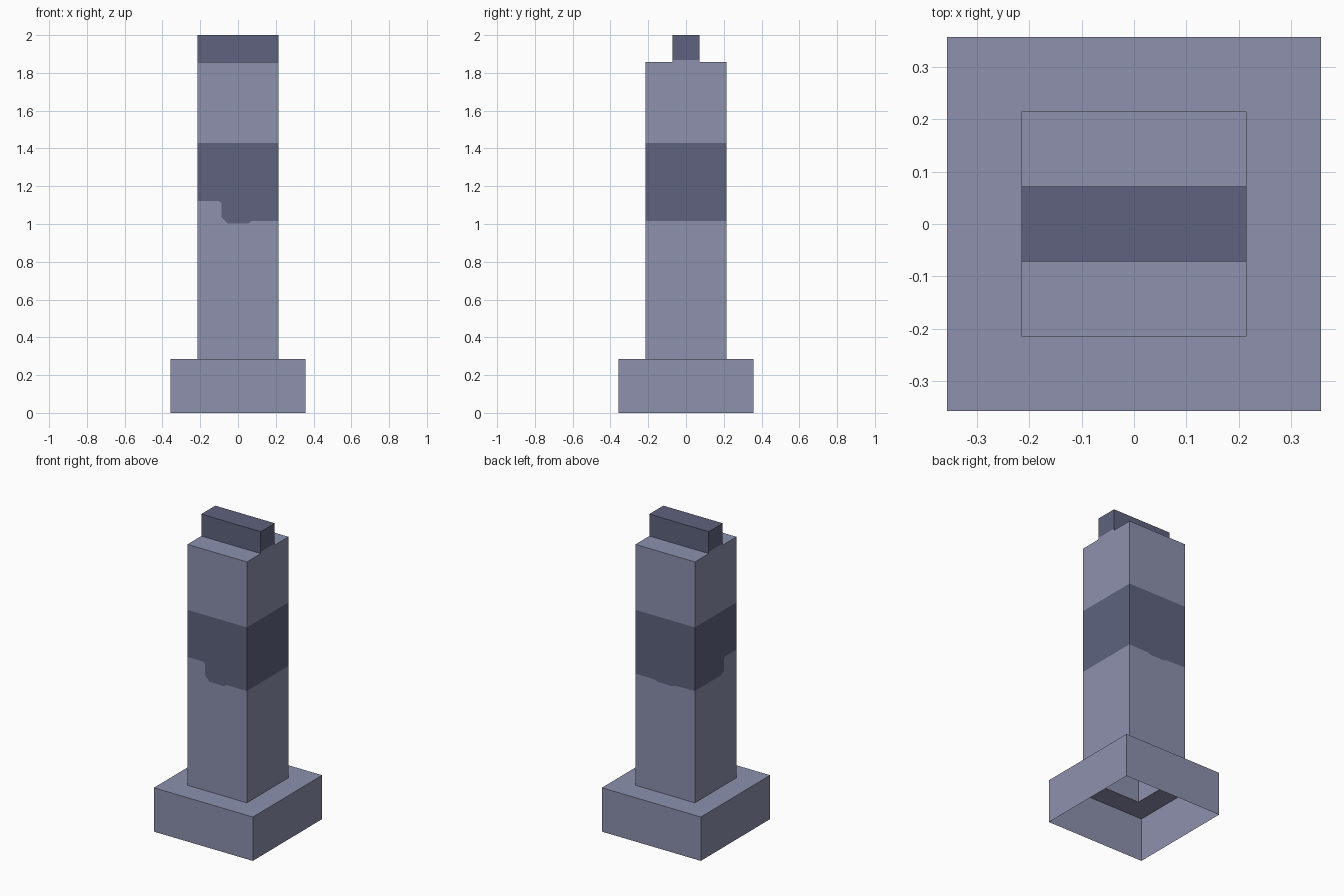
import bpy, bmesh
from mathutils import Matrix, Vector
from math import radians

if "Cube" in bpy.data.objects:
    bpy.data.objects.remove(bpy.data.objects["Cube"])

W, B, F = 0.2145, 0.357, 0.072              # half widths: tower, base, crest
Z_BASE, Z_BAND, Z_TOP, Z_END = 0.286, 1.43, 1.857, 2.0


def material(name, rgb):
    m = bpy.data.materials.new(name)
    m.diffuse_color = (*rgb, 1)
    m.use_nodes = True
    m.node_tree.nodes["Principled BSDF"].inputs["Base Color"].default_value = m.diffuse_color
    return m


LIGHT = material("light blue grey", (0.266, 0.283, 0.423))
DARK = material("dark blue grey", (0.114, 0.124, 0.209))


def build(name, polys):
    """Mesh from (points, material index) polygons, welding shared corners."""
    bm = bmesh.new()
    for pts, mat in polys:
        f = bm.faces.new([bm.verts.new(p) for p in pts])
        f.material_index = mat
    bmesh.ops.remove_doubles(bm, verts=bm.verts[:], dist=1e-5)
    me = bpy.data.meshes.new(name)
    bm.to_mesh(me)
    bm.free()
    me.materials.append(LIGHT)
    me.materials.append(DARK)
    ob = bpy.data.objects.new(name, me)
    bpy.context.collection.objects.link(ob)
    return ob


def wall(side, half, uz):
    """Place (u, z) outline on a side: 0 front, 1 right, 2 back, 3 left."""
    r = Matrix.Rotation(radians(90 * side), 4, 'Z')
    return [r @ Vector((u, -half, z)) for u, z in uz]


# Base: four walls and a ring-shaped top, open underneath
base = []
for s in range(4):
    base.append((wall(s, B, [(-B, 0), (B, 0), (B, Z_BASE), (-B, Z_BASE)]), 0))
    r = Matrix.Rotation(radians(90 * s), 4, 'Z')
    ring = [(-B, -B), (B, -B), (W, -W), (-W, -W)]
    base.append(([r @ Vector((x, y, Z_BASE)) for x, y in ring], 0))
build("base", base)

# Lower edge of the dark band on each wall, left to right seen from outside
flat = [(-W, 1.015), (W, 1.015)]
dip = [(-0.07, 1.012), (-0.05, 1.003), (0.05, 1.003), (0.07, 1.012)]
edges = [
    [(-W, 1.123), (-0.1, 1.123), (-0.087, 1.11), (-0.086, 1.035),
     (-0.055, 1.003), (0.055, 1.003), (0.07, 1.015), (W, 1.015)],
    flat,
    [flat[0]] + dip + [flat[1]],
    [(-W, 1.015), (0.06, 1.015), (0.085, 1.035), (0.087, 1.11),
     (0.1, 1.123), (W, 1.123)],
]

# Tower shaft: light, dark band, light on each wall
tower = []
for s, e in enumerate(edges):
    tower.append((wall(s, W, [(-W, Z_BASE), (W, Z_BASE)] + e[::-1]), 0))
    tower.append((wall(s, W, e + [(W, Z_BAND), (-W, Z_BAND)]), 1))
    tower.append((wall(s, W, [(-W, Z_BAND), (W, Z_BAND), (W, Z_TOP), (-W, Z_TOP)]), 0))
# Roof strips either side of the crest
for y0, y1 in ((-W, -F), (F, W)):
    tower.append(([(-W, y0, Z_TOP), (W, y0, Z_TOP), (W, y1, Z_TOP), (-W, y1, Z_TOP)], 0))
build("tower", tower)

# Crest: long dark fin, with a thin light lip at its flush ends
Z_LIP = 1.868
crest = [([(-W, -F, Z_END), (W, -F, Z_END), (W, F, Z_END), (-W, F, Z_END)], 1)]
for s in (0, 2):
    crest.append((wall(s, F, [(-W, Z_TOP), (W, Z_TOP), (W, Z_END), (-W, Z_END)]), 1))
for s in (1, 3):
    crest.append((wall(s, W, [(-F, Z_TOP), (F, Z_TOP), (F, Z_LIP), (-F, Z_LIP)]), 0))
    crest.append((wall(s, W, [(-F, Z_LIP), (F, Z_LIP), (F, Z_END), (-F, Z_END)]), 1))
build("crest", crest)
